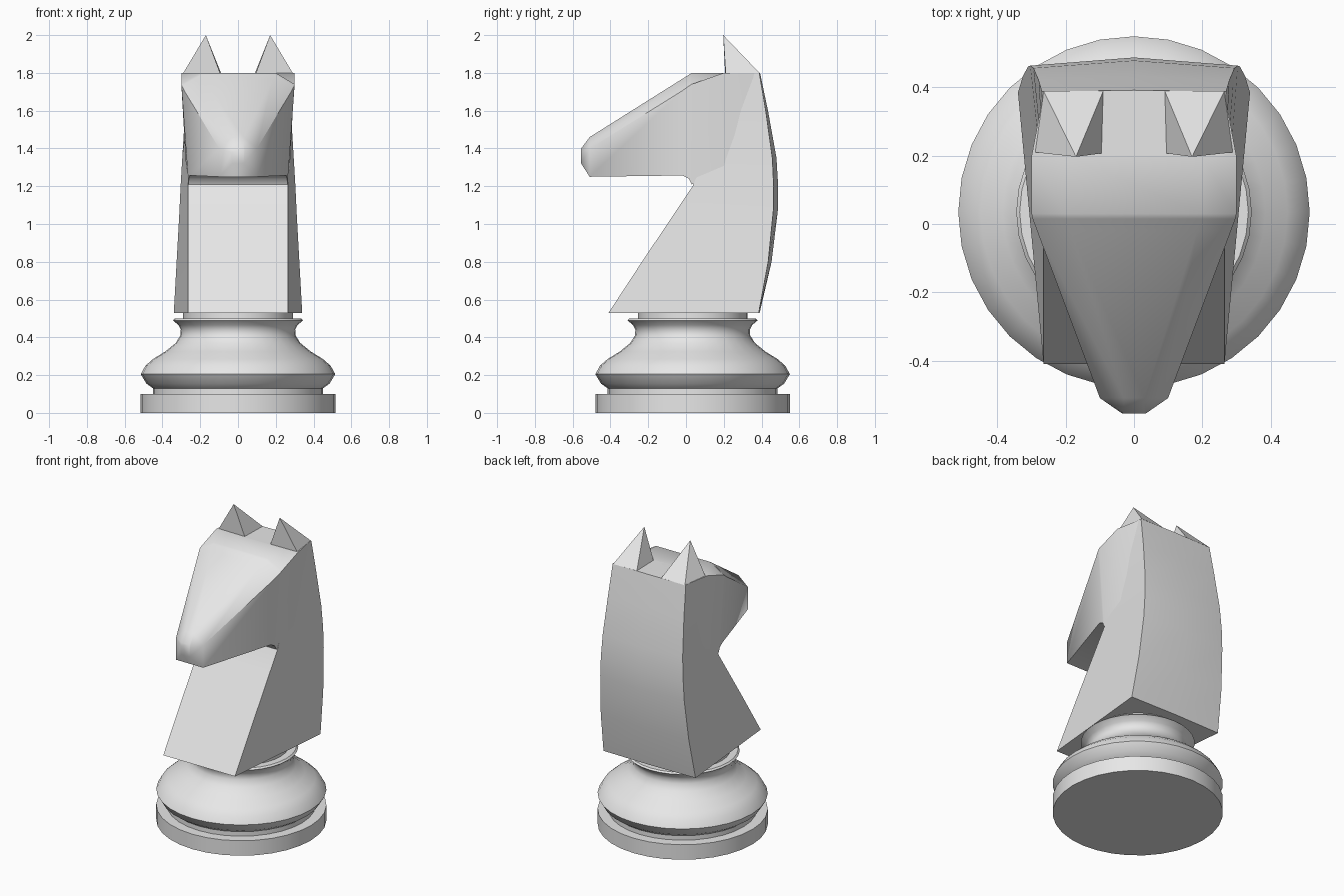
import bpy, bmesh, math

cube = bpy.data.objects.get("Cube")
if cube:
    bpy.data.objects.remove(cube, do_unlink=True)

grey = bpy.data.materials.new("light grey")
grey.use_nodes = True
COLOUR = (0.8, 0.8, 0.8, 1)
grey.diffuse_color = COLOUR
grey.node_tree.nodes["Principled BSDF"].inputs["Base Color"].default_value = COLOUR


def finish(name, bm, angle=None):
    """Turn a bmesh into an object; an angle gives smooth shading."""
    bmesh.ops.recalc_face_normals(bm, faces=bm.faces)
    mesh = bpy.data.meshes.new(name)
    bm.to_mesh(mesh)
    bm.free()
    mesh.materials.append(grey)
    obj = bpy.data.objects.new(name, mesh)
    bpy.context.collection.objects.link(obj)
    if angle:
        bpy.ops.object.select_all(action='DESELECT')
        obj.select_set(True)
        bpy.context.view_layer.objects.active = obj
        bpy.ops.object.shade_smooth_by_angle(angle=math.radians(angle))
    return obj


def loft(name, rings, angle):
    """Skin a row of equal closed rings and cap both ends."""
    bm = bmesh.new()
    rows = [[bm.verts.new(p) for p in ring] for ring in rings]
    n = len(rows[0])
    for a, b in zip(rows, rows[1:]):
        for i in range(n):
            j = (i + 1) % n
            bm.faces.new((a[i], a[j], b[j], b[i]))
    bm.faces.new(rows[0])
    bm.faces.new(rows[-1])
    return finish(name, bm, angle)


# Turned base: radius, height
profile = [(0.515, 0), (0.515, 0.1), (0.45, 0.1), (0.45, 0.13), (0.485, 0.155),
           (0.515, 0.205), (0.49, 0.25), (0.45, 0.285), (0.385, 0.325),
           (0.33, 0.37), (0.305, 0.41), (0.303, 0.44), (0.315, 0.465),
           (0.345, 0.49), (0.335, 0.5), (0.29, 0.5), (0.29, 0.54)]
SIDES = 32
angles = [2 * math.pi * i / SIDES for i in range(SIDES)]
loft("turned_base",
     [[(r * math.cos(a), 0.035 + r * math.sin(a), z) for a in angles] for r, z in profile], 35)

# Neck: height, front y, front half width, back y, back half width, mane bulge
neck = [(0.53, -0.41, 0.265, 0.385, 0.34, 0.005),
        (0.8, -0.233, 0.265, 0.435, 0.325, 0.018),
        (1.07, -0.052, 0.265, 0.462, 0.31, 0.024),
        (1.2, 0.035, 0.265, 0.464, 0.304, 0.024),
        (1.35, 0.1, 0.265, 0.457, 0.295, 0.022),
        (1.6, 0.15, 0.265, 0.422, 0.28, 0.012),
        (1.8, 0.2, 0.265, 0.388, 0.27, 0.004)]
loft("neck", [[(-wf, f, z), (wf, f, z), (wb, b, z), (0, b + m, z), (-wb, b, z)]
              for z, f, wf, b, wb, m in neck], 35)

# Head: y, then half width and height of the brow, cheek and jaw
head = [(0.385, 0.2, 1.8, 0.265, 1.8, 0.26, 1.4),
        (0.2, 0.2, 1.8, 0.3, 1.8, 0.272, 1.25),
        (0.03, 0.2, 1.8, 0.3, 1.74, 0.262, 1.21),
        (0.015, 0.195, 1.79, 0.297, 1.73, 0.26, 1.24),
        (-0.02, 0.185, 1.768, 0.284, 1.705, 0.255, 1.257),
        (-0.51, 0.03, 1.46, 0.1, 1.4, 0.1, 1.25),
        (-0.555, 0.03, 1.4, 0.035, 1.38, 0.03, 1.32)]
loft("head", [[(-t, y, zt), (t, y, zt), (s, y, zs), (j, y, zj), (-j, y, zj), (-s, y, zs)]
              for y, t, zt, s, zs, j, zj in head], 45)

# Ears: pyramids leaning forward
for name, side in (("left_ear", 1), ("right_ear", -1)):
    bm = bmesh.new()
    base = [bm.verts.new((side * x, y, 1.799))
            for x, y in ((0.09, 0.39), (0.095, 0.207), (0.29, 0.21), (0.265, 0.39))]
    tip = bm.verts.new((side * 0.17, 0.197, 2.0))
    bm.faces.new(base)
    for i in range(4):
        bm.faces.new((base[i], base[(i + 1) % 4], tip))
    finish(name, bm)
